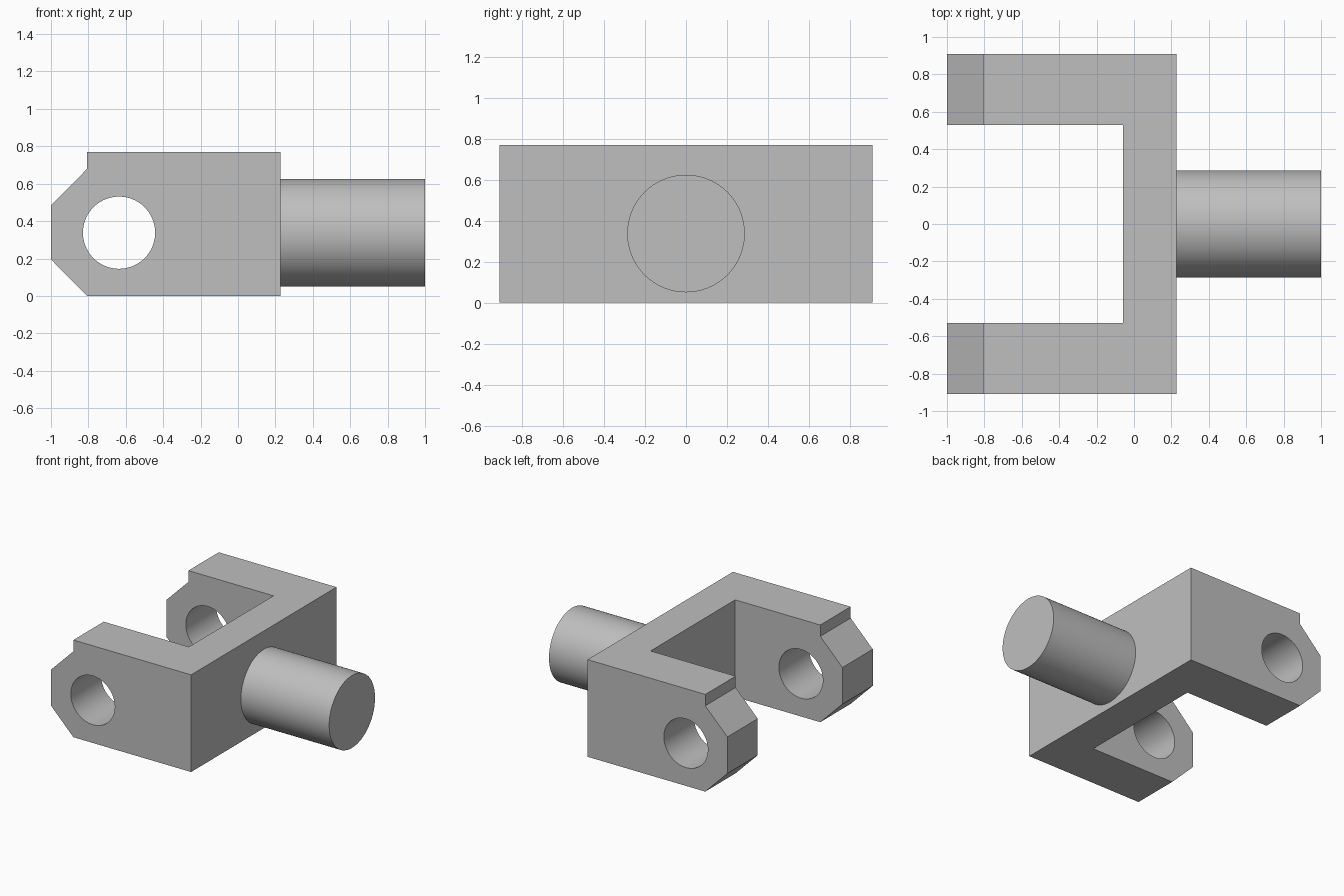
import bpy
import bmesh
from math import pi, radians
from mathutils import Matrix, Vector

cube = bpy.data.objects.get("Cube")
if cube:
    bpy.data.objects.remove(cube, do_unlink=True)

BODY_END = 0.226      # face that carries the shaft
HALF_WIDTH = 0.91
AXIS_Z = 0.338

steel = bpy.data.materials.new("grey_steel")
steel.use_nodes = True
GREY = (0.52, 0.52, 0.52, 1)
steel.diffuse_color = GREY
steel.node_tree.nodes["Principled BSDF"].inputs["Base Color"].default_value = GREY


def finish(name, bm):
    bmesh.ops.recalc_face_normals(bm, faces=bm.faces)
    mesh = bpy.data.meshes.new(name)
    bm.to_mesh(mesh)
    bm.free()
    mesh.materials.append(steel)
    obj = bpy.data.objects.new(name, mesh)
    bpy.context.collection.objects.link(obj)
    return obj


def prism(name, outline, y0, y1):
    """Extrude an xz outline along y."""
    bm = bmesh.new()
    face = bm.faces.new([bm.verts.new((x, y0, z)) for x, z in outline])
    grown = bmesh.ops.extrude_face_region(bm, geom=[face])["geom"]
    verts = [v for v in grown if isinstance(v, bmesh.types.BMVert)]
    bmesh.ops.translate(bm, verts=verts, vec=(0, y1 - y0, 0))
    return finish(name, bm)


def cylinder(name, centre, radius, length, axis):
    bm = bmesh.new()
    turn = Matrix.Rotation(pi / 2, 4, axis)
    bmesh.ops.create_cone(bm, cap_ends=True, segments=96, radius1=radius,
                          radius2=radius, depth=length,
                          matrix=Matrix.Translation(Vector(centre)) @ turn)
    return finish(name, bm)


def cut(target, cutter):
    cutter.hide_render = True
    mod = target.modifiers.new("cut", "BOOLEAN")
    mod.operation = "DIFFERENCE"
    mod.solver = "EXACT"
    mod.object = cutter
    bpy.ops.object.select_all(action="DESELECT")
    bpy.context.view_layer.objects.active = target
    target.select_set(True)
    bpy.ops.object.modifier_apply(modifier=mod.name)
    bpy.data.objects.remove(cutter, do_unlink=True)


# Fork body with chamfered, stepped arm tips
fork = prism("fork_body", [(-0.806, 0), (BODY_END, 0), (BODY_END, 0.77),
                           (-0.806, 0.77), (-0.806, 0.68), (-1, 0.485),
                           (-1, 0.195)], -HALF_WIDTH, HALF_WIDTH)

# Opening between the arms
cut(fork, prism("slot_cutter", [(-1.2, -0.2), (-0.06, -0.2), (-0.06, 1),
                                (-1.2, 1)], -0.53, 0.53))

# Pin holes through both arms
cut(fork, cylinder("hole_cutter", (-0.636, 0, AXIS_Z), 0.193, 3, "X"))

# Round shaft
shaft = cylinder("shaft", ((1 + BODY_END) / 2, 0, AXIS_Z), 0.287,
                 1 - BODY_END, "Y")

# Smooth the round walls, keep the edges sharp
for part in (fork, shaft):
    bpy.ops.object.select_all(action="DESELECT")
    bpy.context.view_layer.objects.active = part
    part.select_set(True)
    bpy.ops.object.shade_smooth_by_angle(angle=radians(30))
